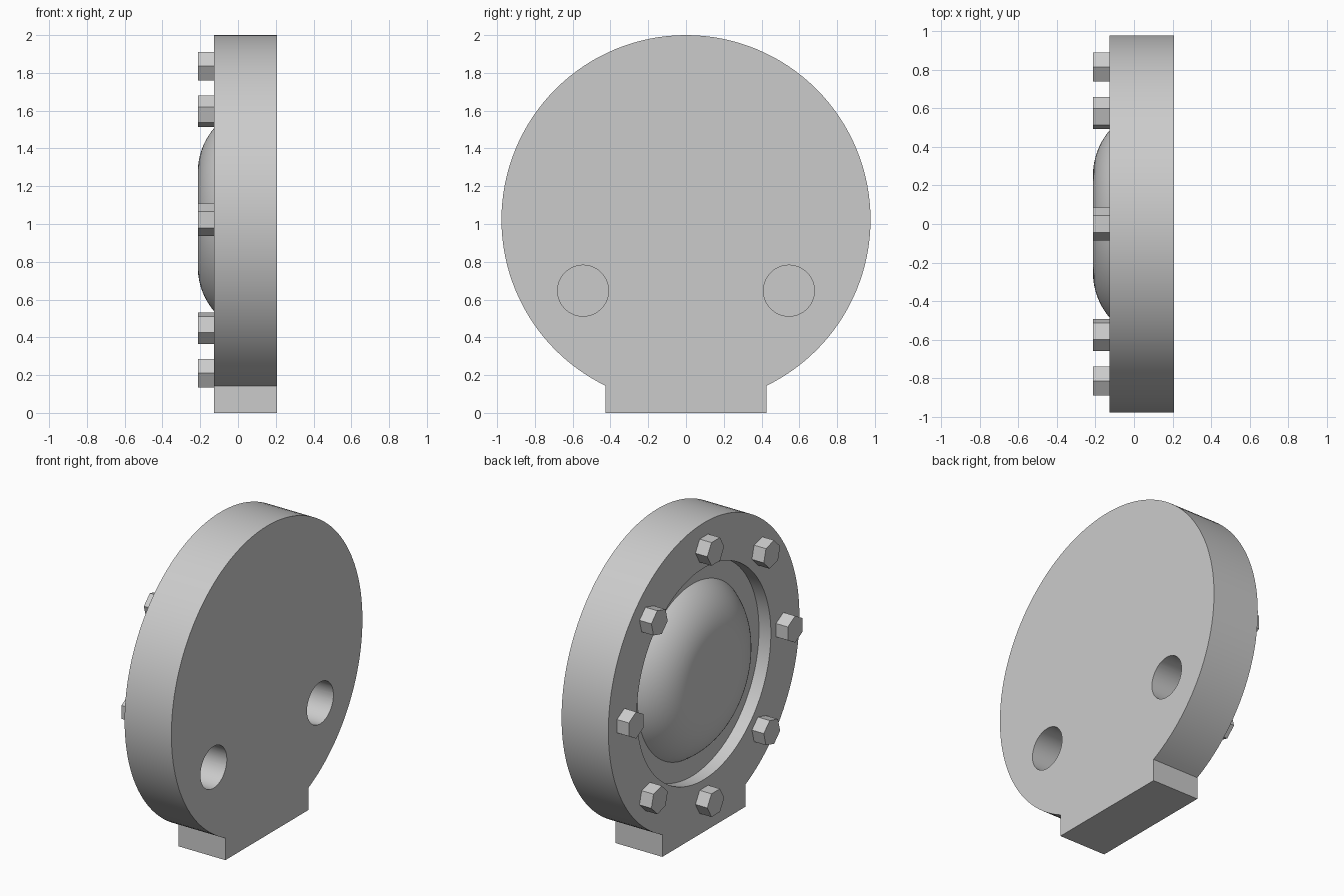
import bpy, bmesh, math
from mathutils import Matrix

cube = bpy.data.objects.get("Cube")
if cube:
    bpy.data.objects.remove(cube, do_unlink=True)

CENTRE_Z = 1.023
BACK, FACE, TIP = 0.207, -0.128, -0.213   # plate back, plate face, bolt and dome tops
FLOOR = FACE + 0.085                      # recess floor

grey = bpy.data.materials.new("plain grey")
grey.use_nodes = True
GREY = (0.6, 0.6, 0.6, 1)
grey.diffuse_color = GREY
grey.node_tree.nodes["Principled BSDF"].inputs["Base Color"].default_value = GREY


def add_object(name, bm):
    bmesh.ops.recalc_face_normals(bm, faces=bm.faces)
    mesh = bpy.data.meshes.new(name)
    bm.to_mesh(mesh)
    bm.free()
    mesh.materials.append(grey)
    obj = bpy.data.objects.new(name, mesh)
    bpy.context.collection.objects.link(obj)
    return obj


def cylinder_x(name, radius, x0, x1, y, z, sides, turn=0):
    """Cylinder lying along x; turn spins it about its own axis."""
    bm = bmesh.new()
    place = (Matrix.Translation(((x0 + x1) / 2, y, z))
             @ Matrix.Rotation(turn, 4, 'X') @ Matrix.Rotation(math.pi / 2, 4, 'Y'))
    bmesh.ops.create_cone(bm, cap_ends=True, segments=sides, radius1=radius,
                          radius2=radius, depth=abs(x1 - x0), matrix=place)
    return add_object(name, bm)


def lathe_x(name, profile, steps):
    """Spin (radius, x) points about the plate axis."""
    bm = bmesh.new()
    verts = [bm.verts.new((x, 0, CENTRE_Z + r)) for r, x in profile]
    edges = [bm.edges.new(pair) for pair in zip(verts, verts[1:])]
    bmesh.ops.spin(bm, geom=verts + edges, cent=(0, 0, CENTRE_Z), axis=(1, 0, 0),
                   angle=math.tau, steps=steps, use_duplicate=False)
    bmesh.ops.remove_doubles(bm, verts=bm.verts, dist=1e-5)
    return add_object(name, bm)


def combine(target, tool, operation):
    mod = target.modifiers.new(operation.lower(), 'BOOLEAN')
    mod.operation, mod.solver, mod.object = operation, 'EXACT', tool
    bpy.context.view_layer.objects.active = target
    bpy.ops.object.modifier_apply(modifier=mod.name)
    bpy.data.objects.remove(tool, do_unlink=True)


# Round plate with a recess and a domed middle rounded off by one arc
FLAT, ROUND = 0.25, 0.362
end = math.acos((ROUND - (FLOOR - TIP)) / ROUND)
dome = [(FLAT + ROUND * math.sin(end * i / 16), TIP + ROUND * (1 - math.cos(end * i / 16)))
        for i in range(17)]
profile = ([(0, TIP)] + dome
           + [(0.685, FLOOR), (0.685, FACE), (0.977, FACE), (0.977, BACK), (0, BACK)])
plate = lathe_x("round_plate", profile, 128)

# Foot block merged into the rim
bm = bmesh.new()
bmesh.ops.create_cube(bm, size=1, matrix=Matrix.Translation(((FACE + BACK) / 2, 0, 0.125))
                      @ Matrix.Diagonal((BACK - FACE, 0.85, 0.25, 1)))
combine(plate, add_object("foot", bm), 'UNION')

# Two blind holes in the back of the plate
for side in (-1, 1):
    hole = cylinder_x("hole_cutter", 0.135, BACK - 0.23, BACK + 0.1, side * 0.545, 0.647, 64)
    hole.hide_render = True
    combine(plate, hole, 'DIFFERENCE')

bpy.ops.object.select_all(action='DESELECT')
plate.select_set(True)
bpy.context.view_layer.objects.active = plate
bpy.ops.object.shade_smooth_by_angle(angle=math.radians(30))

# Ring of hexagonal bolt heads, each with a corner pointing outwards
for i in range(8):
    a = i * math.tau / 8
    cylinder_x(f"bolt_head_{i + 1}", 0.0866, TIP, FACE + 0.01,
               0.813 * math.cos(a), CENTRE_Z + 0.813 * math.sin(a), 6, a + math.pi / 2)
